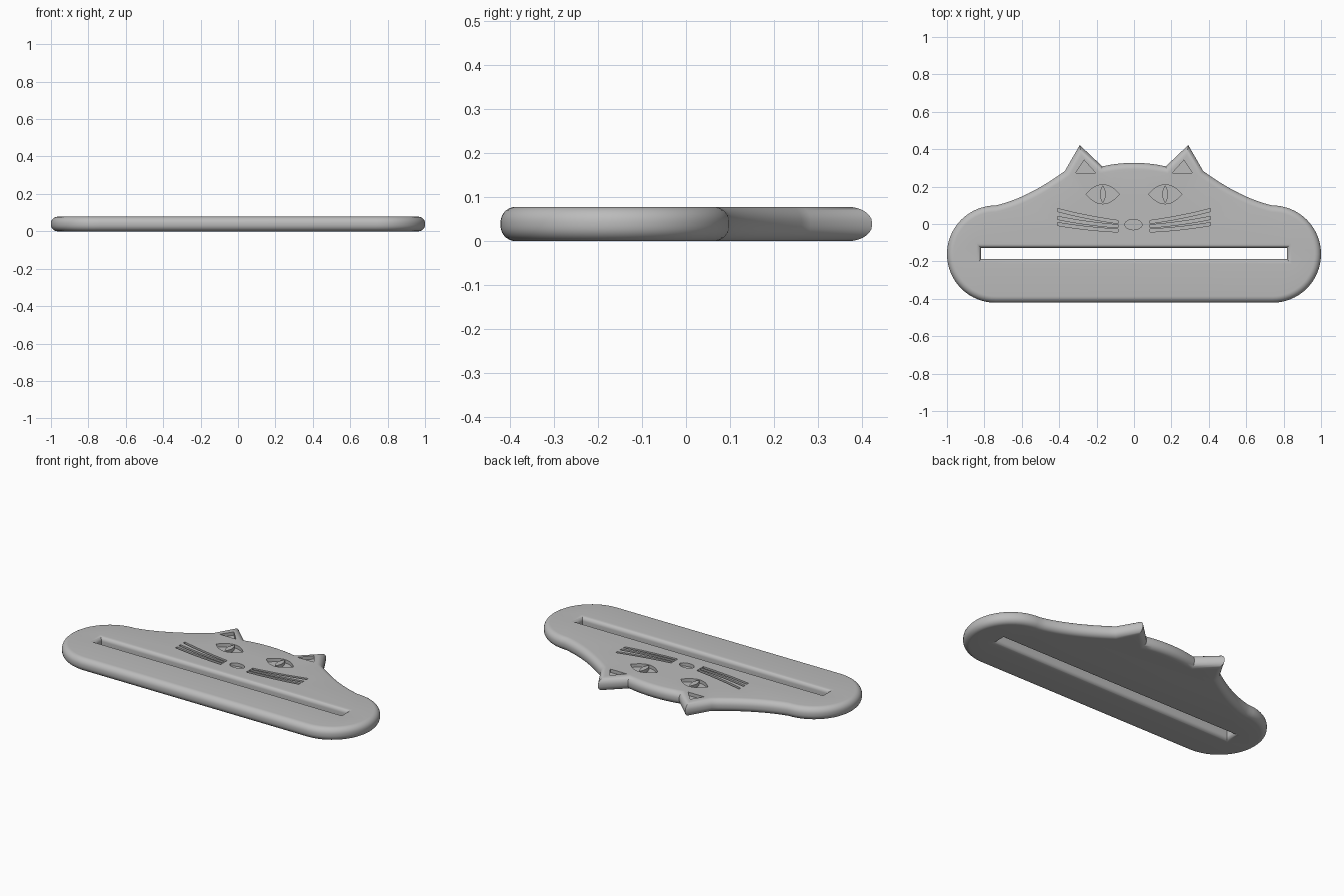
import bpy, bmesh, math
from mathutils import Vector

if "Cube" in bpy.data.objects:
    bpy.data.objects.remove(bpy.data.objects["Cube"])

H, DEPTH = 0.078, 0.02          # plate thickness, engraving depth
bm = bmesh.new()


def quad_curve(a, b, c, n):
    """Points on a quadratic curve from a to c with control b."""
    a, b, c = Vector(a), Vector(b), Vector(c)
    return [a * (1 - t) ** 2 + b * 2 * t * (1 - t) + c * t * t
            for t in (i / n for i in range(n + 1))]


def offset(pts, d):
    """Mitred offset of a counter-clockwise loop, positive d goes inward."""
    out = []
    for i, p in enumerate(pts):
        u = (p - pts[i - 1]).normalized()
        v = (pts[(i + 1) % len(pts)] - p).normalized()
        n1, n2 = Vector((-u.y, u.x)), Vector((-v.y, v.x))
        out.append(p + (n1 + n2) * d / (1 + n1.dot(n2)))
    return out


def ring(pts, z):
    vs = [bm.verts.new((p.x, p.y, z)) for p in pts]
    return vs, [bm.edges.new((vs[i - 1], vs[i])) for i in range(len(vs))]


def bridge(a, b):
    for i in range(len(a)):
        bm.faces.new((a[i - 1], a[i], b[i], b[i - 1]))


def fill(*edge_lists):
    bmesh.ops.triangle_fill(bm, use_beauty=True,
                            edges=[e for l in edge_lists for e in l])


def rounded_wall(pts, r, sign, n=7):
    """Wall with rounded top and bottom edges; returns bottom and top edges."""
    levels = []
    for i in range(n + 1):
        a = math.pi / 2 * i / n
        levels.append((r * (1 - math.sin(a)), r * (1 - math.cos(a))))
    levels += [(d, H - z) for d, z in reversed(levels)]
    rings = [ring(offset(pts, sign * d), z) for d, z in levels]
    for a, b in zip(rings, rings[1:]):
        bridge(a[0], b[0])
    return rings[0][1], rings[-1][1]


def mirror(pts):
    return [Vector((-p.x, p.y)) for p in reversed(pts)]


# Outline: rounded ends, sweeping shoulders, ears, domed head
half = [Vector((0.74 + 0.26 * math.cos(a), -0.161 + 0.26 * math.sin(a)))
        for a in (math.radians(-90 + 180 * i / 32) for i in range(33))]
half += quad_curve((0.74, 0.099), (0.57, 0.138), (0.37, 0.283), 14)[1:]
half += [Vector((0.29, 0.422))]
half += [Vector((x, 0.327 - 0.65 * x * x)) for x in (0.17, 0.13, 0.09, 0.045)]
outline = half + [Vector((0, 0.327))] + mirror(half)
slot = [Vector(p) for p in ((-0.818, -0.188), (0.818, -0.188),
                            (0.818, -0.128), (-0.818, -0.128))]
out_bottom, out_top = rounded_wall(outline, 0.035, 1)
slot_bottom, slot_top = rounded_wall(slot, 0.024, -1)
fill(out_bottom, slot_bottom)


# Engraved face shapes
def lens(cx, cy, w, h, vertical=False, n=12):
    """Almond shape with two pointed ends."""
    pts = []
    for i in range(n):
        t = -1 + 2 * i / n
        pts.append((t, -(1 - t * t)))
    pts += [(-x, -y) for x, y in pts]
    if vertical:
        pts = [(-y, x) for x, y in pts]
    return [Vector((cx + w * x, cy + h * y)) for x, y in pts]


def whisker(y_in, y_out):
    w = 0.008
    mid = (y_in + y_out) / 2 - 0.01
    low = quad_curve((0.085, y_in - w), (0.25, mid - w), (0.41, y_out - w), 8)
    top = quad_curve((0.085, y_in + w), (0.25, mid + w), (0.41, y_out + w), 8)
    return low + top[::-1]


ear = [Vector(p) for p in ((0.205, 0.273), (0.312, 0.273), (0.267, 0.342))]
eye = lens(0.167, 0.159, 0.09, 0.051)
pupil = lens(0.167, 0.159, 0.016, 0.047, True)
nose = [Vector((-0.003 + 0.046 * math.cos(a), -0.003 + 0.028 * math.sin(a)))
        for a in (2 * math.pi * i / 28 for i in range(28))]
right = [(ear, None), (eye, pupil)]
right += [(whisker(a, b), None)
          for a, b in ((0.011, 0.075), (-0.012, 0.033), (-0.035, 0.0))]
pockets = [(nose, None)] + right
pockets += [(mirror(a), mirror(b) if b else None) for a, b in right]

top_edges = [out_top, slot_top]
for shape, island in pockets:
    (va, ea), (vb, eb) = ring(shape, H), ring(shape, H - DEPTH)
    bridge(va, vb)
    top_edges.append(ea)
    floor = [eb]
    if island:                   # raised pupil inside the eye pocket
        (vc, ec), (vd, ed) = ring(island, H), ring(island, H - DEPTH)
        bridge(vc, vd)
        bm.faces.new(vc)
        floor.append(ed)
    fill(*floor)
fill(*top_edges)
bmesh.ops.recalc_face_normals(bm, faces=bm.faces[:])

mesh = bpy.data.meshes.new("cat_strap_plate")
bm.to_mesh(mesh)
bm.free()
plate = bpy.data.objects.new("cat_strap_plate", mesh)
bpy.context.collection.objects.link(plate)
grey = bpy.data.materials.new("plain_grey")
grey.diffuse_color = (0.5, 0.5, 0.5, 1)
grey.use_nodes = True
grey.node_tree.nodes["Principled BSDF"].inputs["Base Color"].default_value = grey.diffuse_color
mesh.materials.append(grey)

bpy.context.view_layer.objects.active = plate
plate.select_set(True)
bpy.ops.object.shade_smooth_by_angle(angle=math.radians(35))
